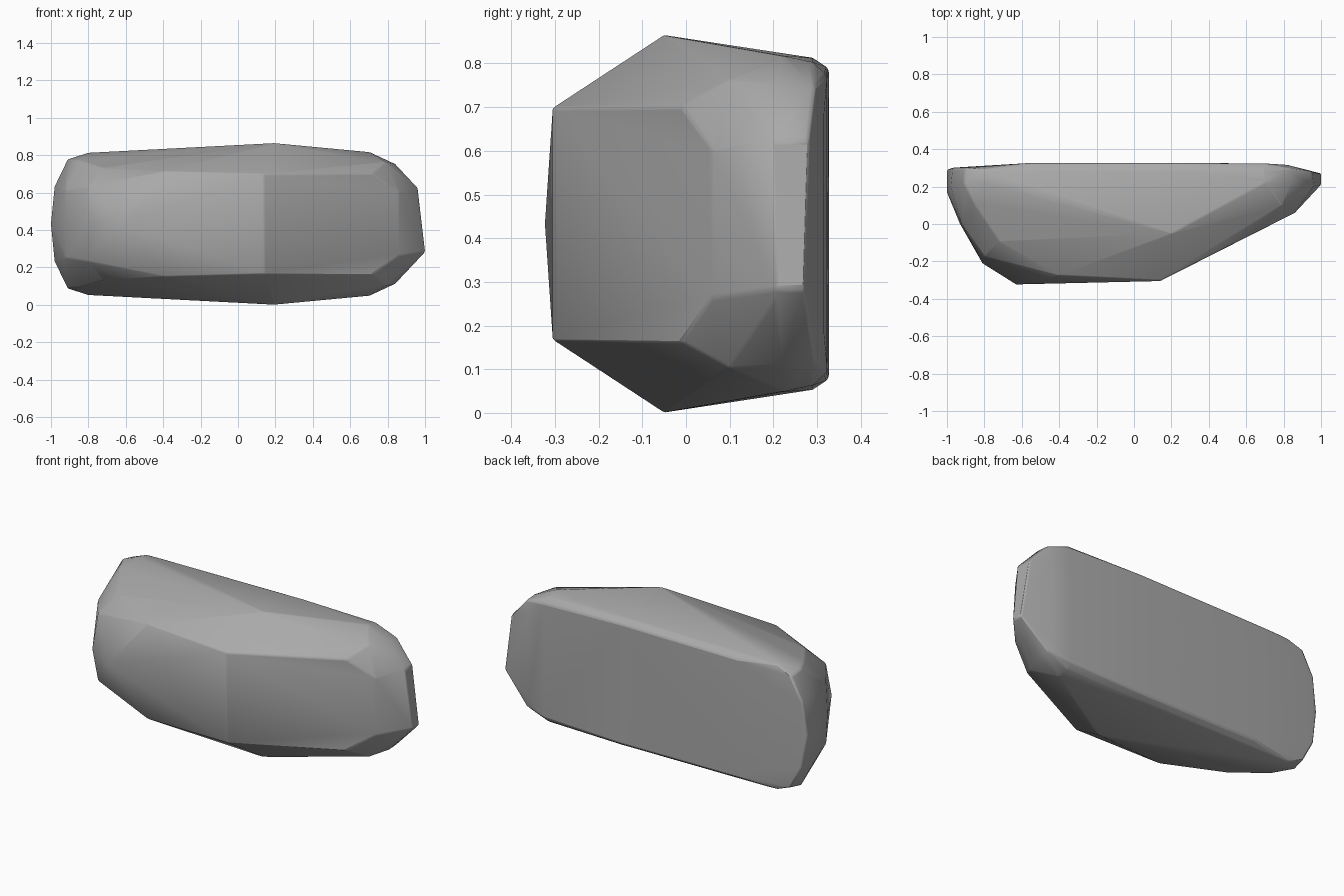
import bpy
import bmesh
from math import radians

cube = bpy.data.objects.get("Cube")
if cube:
    bpy.data.objects.remove(cube, do_unlink=True)

MID = 0.433  # height of the mirror plane

# Stone colour
stone = bpy.data.materials.new("stone grey")
stone.use_nodes = True
grey = (0.4, 0.4, 0.4, 1)
stone.diffuse_color = grey
stone.node_tree.nodes["Principled BSDF"].inputs["Base Color"].default_value = grey

# Corner points as x, y, height above the mirror plane
front_facets = [(0.14, -0.305, 0.265), (-0.4, -0.275, 0.28), (0.2, -0.05, 0.432)]
right_end = [(0.72, -0.01, 0.27), (0.86, 0.06, 0.17), (0.79, 0.1, 0.33),
             (0.7, 0.22, 0.385), (0.84, 0.22, 0.32), (0.96, 0.2, 0.19)]
left_end = [(-0.8, -0.17, 0.2), (-0.72, -0.09, 0.3), (-0.92, 0.0, 0.18),
            (-0.85, 0.1, 0.34), (-0.8, 0.22, 0.38), (-0.91, 0.22, 0.345),
            (-0.98, 0.2, 0.2)]
back_rim = [(-0.8, 0.29, 0.372), (-0.9, 0.3, 0.33), (-0.97, 0.3, 0.2),
            (0.2, 0.29, 0.38), (0.7, 0.29, 0.37), (0.84, 0.295, 0.315),
            (0.95, 0.28, 0.19)]
back_face = [(-0.55, 0.325, 0.35), (0.2, 0.327, 0.355), (0.7, 0.323, 0.34),
             (0.82, 0.316, 0.25)]
# Tips that are not mirrored
tips = [(-0.63, -0.323, 0), (-0.81, -0.21, 0), (-0.93, 0.0, 0),
        (-1, 0.17, 0), (-1, 0.29, 0), (1, 0.21, -0.15), (1, 0.27, -0.15)]

# Faceted stone, closed around the corner points
bm = bmesh.new()
for x, y, h in front_facets + right_end + left_end + back_rim + back_face:
    for side in (1, -1):
        bm.verts.new((x, y, MID + side * h))
for x, y, h in tips:
    bm.verts.new((x, y, MID + h))
hull = bmesh.ops.convex_hull(bm, input=bm.verts)
loose = {v for v in hull["geom_interior"] if isinstance(v, bmesh.types.BMVert)}
bmesh.ops.delete(bm, geom=list(loose), context='VERTS')
bmesh.ops.recalc_face_normals(bm, faces=bm.faces)

mesh = bpy.data.meshes.new("faceted_stone")
bm.to_mesh(mesh)
bm.free()
mesh.materials.append(stone)
body = bpy.data.objects.new("faceted_stone", mesh)
bpy.context.collection.objects.link(body)

# Narrow worn edges
wear = body.modifiers.new("worn edges", 'BEVEL')
wear.width = 0.008
wear.segments = 2
wear.limit_method = 'ANGLE'
wear.angle_limit = radians(25)

# Smooth shading that keeps the strong creases
bpy.context.view_layer.objects.active = body
body.select_set(True)
bpy.ops.object.shade_smooth_by_angle(angle=radians(30))
